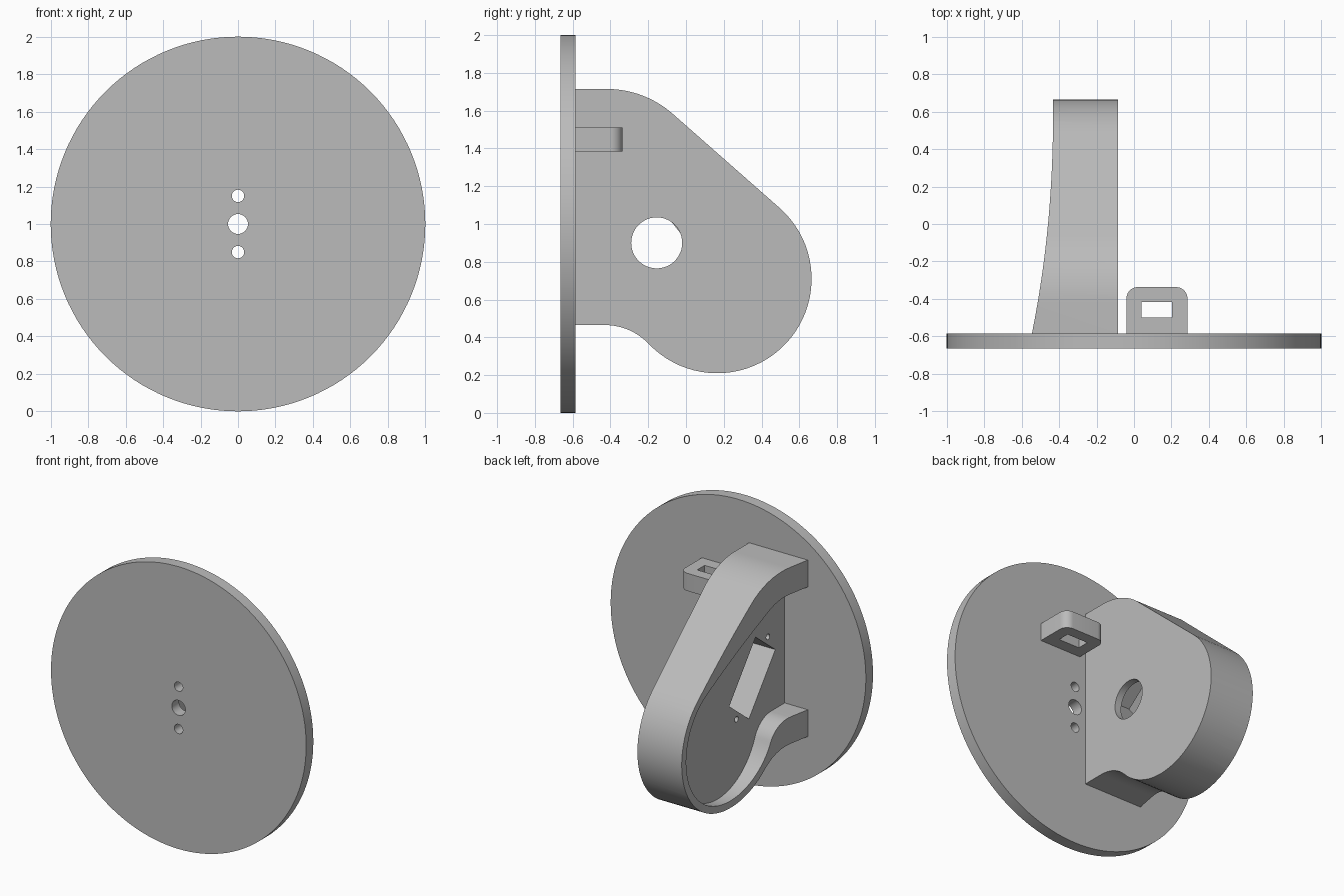
import bpy, bmesh
from math import sin, cos, pi, atan2, acos, hypot, radians
from mathutils import Matrix, Vector

if "Cube" in bpy.data.objects:
    bpy.data.objects.remove(bpy.data.objects["Cube"], do_unlink=True)

grey = bpy.data.materials.new("plain grey")
grey.use_nodes = True
grey.diffuse_color = (0.5, 0.5, 0.5, 1)
grey.node_tree.nodes["Principled BSDF"].inputs["Base Color"].default_value = (0.5, 0.5, 0.5, 1)

# Axis frames: a profile (u, v) is extruded along the third direction
ALONG_X = Matrix(((0, 0, 1), (1, 0, 0), (0, 1, 0)))   # u=y, v=z
ALONG_Y = Matrix(((1, 0, 0), (0, 0, 1), (0, 1, 0)))   # u=x, v=z
ALONG_Z = Matrix.Identity(3)                          # u=x, v=y


def prism(name, profile, lo, hi, frame):
    bm = bmesh.new()
    ends = [[bm.verts.new(frame @ Vector((u, v, w))) for u, v in profile] for w in (lo, hi)]
    bm.faces.new(ends[0])
    bm.faces.new(ends[1])
    n = len(profile)
    for i in range(n):
        j = (i + 1) % n
        bm.faces.new((ends[0][i], ends[0][j], ends[1][j], ends[1][i]))
    bmesh.ops.recalc_face_normals(bm, faces=bm.faces)
    mesh = bpy.data.meshes.new(name)
    bm.to_mesh(mesh)
    bm.free()
    mesh.materials.append(grey)
    ob = bpy.data.objects.new(name, mesh)
    bpy.context.collection.objects.link(ob)
    return ob


def arc(cu, cv, r, a0, a1, n=16):
    return [(cu + r * cos(a0 + (a1 - a0) * i / n), cv + r * sin(a0 + (a1 - a0) * i / n))
            for i in range(n + 1)]


def circle(cu, cv, r, n=48):
    return arc(cu, cv, r, 0, 2 * pi, n)[:-1]


def rectangle(cu, cv, hu, hv, angle=0):
    c, s = cos(angle), sin(angle)
    return [(cu + u * c - v * s, cv + u * s + v * c)
            for u, v in ((-hu, -hv), (hu, -hv), (hu, hv), (-hu, hv))]


def activate(ob):
    bpy.ops.object.select_all(action='DESELECT')
    ob.select_set(True)
    bpy.context.view_layer.objects.active = ob


def cut(ob, *cutters):
    activate(ob)
    for cutter in cutters:
        cutter.hide_render = True
        mod = ob.modifiers.new("cut", 'BOOLEAN')
        mod.operation = 'DIFFERENCE'
        mod.solver = 'EXACT'
        mod.object = cutter
        bpy.ops.object.modifier_apply(modifier=mod.name)
        bpy.data.objects.remove(cutter, do_unlink=True)


def housing_outline(start, top, bottom, r_top, r_round, r_fillet):
    """Flat top, shoulder, sloping line, big round end, concave fillet, flat bottom."""
    cy, cz = 0.165, 0.71
    sy, sz = -0.42, top - r_top
    fy, fz = -0.43, bottom - r_fillet
    dy, dz = sy - cy, sz - cz
    tangent = atan2(dz, dy) - acos((r_round - r_top) / hypot(dy, dz))
    meet = atan2(cz - fz, cy - fy)
    return ([(start, top)]
            + arc(sy, sz, r_top, pi / 2, tangent)
            + arc(cy, cz, r_round, tangent, meet - pi, 40)
            + arc(fy, fz, r_fillet, meet, pi / 2)[1:]
            + [(start, bottom)])


BACK = -0.585

# Round face plate with three centre holes
face_plate = prism("face_plate", circle(0, 1, 1, 128), -0.665, BACK, ALONG_Y)
cut(face_plate, *[prism("plate_hole", circle(0, z, r), -0.8, -0.5, ALONG_Y)
                  for z, r in ((0.85, 0.033), (1, 0.053), (1.15, 0.033))])

# Motor housing: outer block with a curved open side and a hollow pocket
housing = prism("motor_housing", housing_outline(BACK, 1.715, 0.465, 0.53, 0.5, 0.32),
                -0.7, -0.085, ALONG_X)
side_curve = [(-0.432 - 0.113 * max(0, (0.6 - y) / 1.185) ** 2.1, y)
              for y in [BACK + 1.185 * i / 24 for i in range(25)]]
trim = [(-0.9, -0.7), (-0.56, -0.7)] + side_curve + [(-0.432, 0.9), (-0.9, 0.9)]
pocket = housing_outline(-0.7, 1.525, 0.655, 0.34, 0.45, 0.196)
tilt = radians(-52)
slot_y, slot_z = -0.222, 0.97
cutters = [
    prism("side_trim", trim, -0.2, 2.2, ALONG_Z),
    prism("pocket", pocket, -0.9, -0.364, ALONG_X),
    prism("motor_slot", rectangle(slot_y, slot_z, 0.24, 0.14, tilt), -0.45, -0.135, ALONG_X),
    prism("shaft_hole", circle(-0.155, 0.9, 0.135), -0.25, 0, ALONG_X),
]
for side in (-1, 1):
    y, z = slot_y + side * 0.285 * cos(tilt), slot_z + side * 0.285 * sin(tilt)
    cutters.append(prism("screw_hole", circle(y, z, 0.02, 20), -0.45, -0.15, ALONG_X))
cut(housing, *cutters)

# Small cable loop with rounded outer corners and a rectangular opening
loop_profile = ([(-0.04, BACK), (0.285, BACK)]
                + arc(0.225, -0.397, 0.06, 0, pi / 2, 10)
                + arc(0.02, -0.397, 0.06, pi / 2, pi, 10))
cable_loop = prism("cable_loop", loop_profile, 1.385, 1.51, ALONG_Z)
cut(cable_loop, prism("loop_opening", rectangle(0.122, -0.458, 0.082, 0.042), 1.3, 1.6, ALONG_Z))

for ob in (face_plate, housing, cable_loop):
    activate(ob)
    bpy.ops.object.shade_smooth_by_angle(angle=radians(30))
